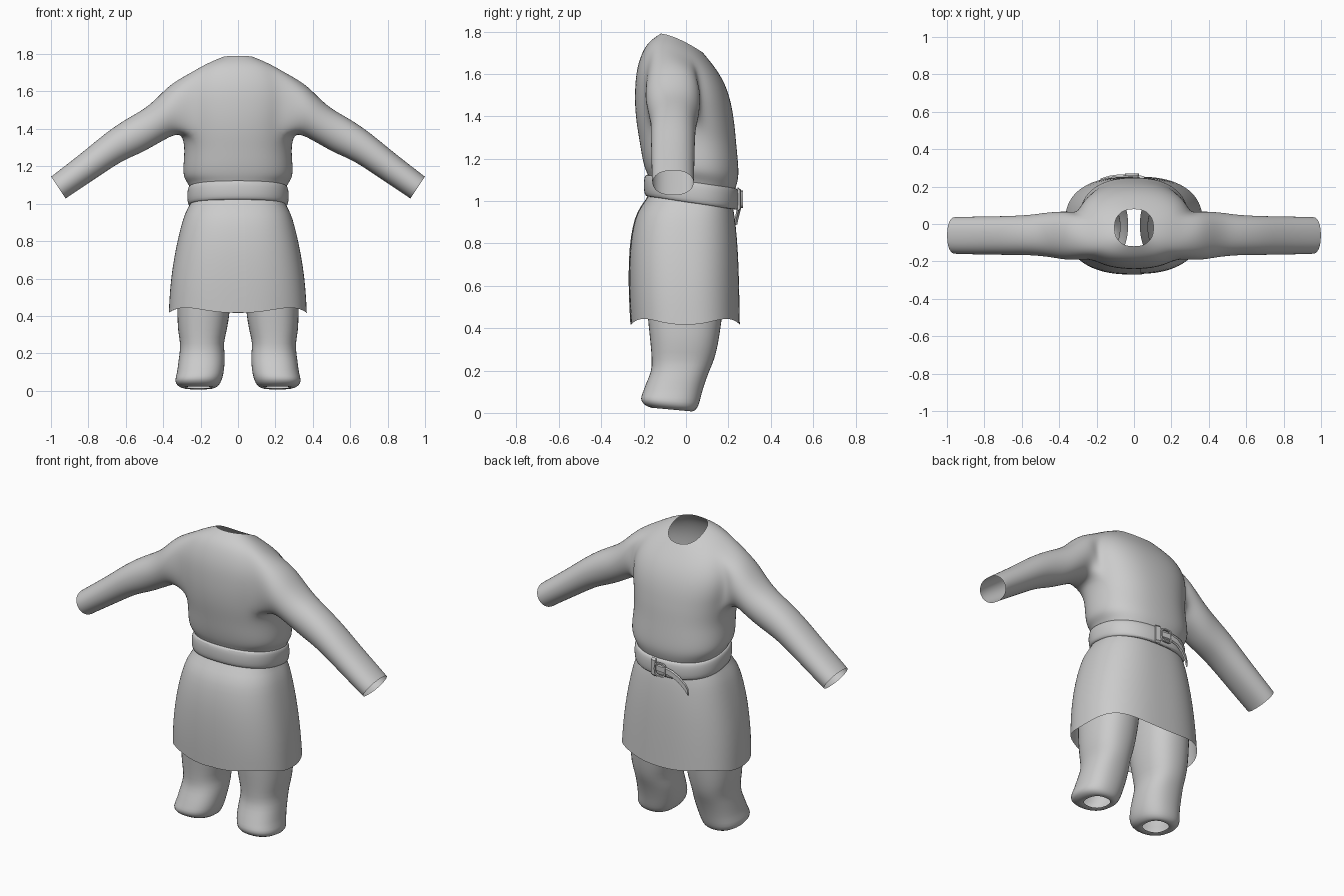
import bpy, bmesh, math

if "Cube" in bpy.data.objects:
    bpy.data.objects.remove(bpy.data.objects["Cube"])

cloth = bpy.data.materials.new("grey_cloth")
cloth.diffuse_color = (0.6, 0.6, 0.6, 1)
cloth.use_nodes = True
cloth.node_tree.nodes["Principled BSDF"].inputs["Base Color"].default_value = cloth.diffuse_color


def finish(name, bm, mirror=False, subsurf=0, angle=60):
    bmesh.ops.recalc_face_normals(bm, faces=bm.faces)
    me = bpy.data.meshes.new(name)
    bm.to_mesh(me)
    bm.free()
    ob = bpy.data.objects.new(name, me)
    bpy.context.collection.objects.link(ob)
    me.materials.append(cloth)
    bpy.ops.object.select_all(action='DESELECT')
    ob.select_set(True)
    bpy.context.view_layer.objects.active = ob
    bpy.ops.object.shade_smooth_by_angle(angle=math.radians(angle))
    if mirror:
        m = ob.modifiers.new("mirror", 'MIRROR')
        m.use_clip = True
        m.merge_threshold = 0.002
    if subsurf:
        ob.modifiers.new("smooth", 'SUBSURF').levels = subsurf
        ob.modifiers["smooth"].render_levels = subsurf
    return ob


def spow(v, p):
    return math.copysign(abs(v) ** p, v) if abs(v) > 1e-6 else 0.0


def oval(hw, yb, yf, a, p=0.85):
    """Point on a rounded-box section at angle a (0 = +x)."""
    return hw * spow(math.cos(a), p), (yb + yf) / 2 + (yf - yb) / 2 * spow(math.sin(a), p)


def loft(bm, rings, closed=True, skip=()):
    vs = [[bm.verts.new(c) for c in r] for r in rings]
    n = len(rings[0])
    for i in range(len(vs) - 1):
        for j in range(n if closed else n - 1):
            if (i, j) not in skip:
                k = (j + 1) % n
                bm.faces.new((vs[i][j], vs[i][k], vs[i + 1][k], vs[i + 1][j]))
    return vs


# Shirt: half torso with an armhole, sleeve bridged on, mirrored
# z at back, z at front, half width, y back, y front
torso = [(1.79, 1.70, .105, -.12, .08), (1.765, 1.665, .18, -.16, .11),
         (1.725, 1.60, .262, -.20, .16), (1.63, 1.53, .31, -.235, .195),
         (1.53, 1.46, .315, -.243, .215), (1.45, 1.40, .305, -.243, .225),
         (1.37, 1.35, .297, -.236, .232), (1.29, 1.28, .287, -.222, .238),
         (1.21, 1.20, .295, -.21, .246), (1.15, 1.12, .295, -.195, .252),
         (1.125, 1.07, .265, -.182, .24), (1.08, 1.02, .25, -.17, .22)]
rings = []
for zb, zf, hw, yb, yf in torso:
    ring = []
    for j in range(13):
        x, y = oval(hw, yb, yf, math.radians(-90 + 15 * j))
        s = max(0, (y - yb) / (yf - yb))
        ring.append((x, y, zb + (zf - zb) * s ** 1.5))
    rings.append(ring)
J0, J1, I0, I1 = 3, 7, 2, 6
bm = bmesh.new()
grid = loft(bm, rings, False, {(i, j) for i in range(I0, I1) for j in range(J0, J1)})
prev = ([grid[I0][j] for j in range(J0, J1)] + [grid[i][J1] for i in range(I0, I1)] +
        [grid[I1][j] for j in range(J1, J0, -1)] + [grid[i][J0] for i in range(I1, I0, -1)])
# top x, top z, bottom x, bottom z, y back, y front
sleeve = [(.36, 1.645, .335, 1.37, -.197, .07), (.43, 1.57, .395, 1.338, -.185, .068),
          (.50, 1.508, .46, 1.302, -.175, .062), (.59, 1.46, .52, 1.268, -.168, .05),
          (.70, 1.388, .62, 1.228, -.168, .045), (.82, 1.285, .74, 1.147, -.165, .042),
          (.985, 1.158, .907, 1.036, -.163, .04), (1.0, 1.146, .92, 1.026, -.16, .038)]
for tx, tz, bx, bz, yb, yf in sleeve:
    cur = []
    for k in range(16):
        a = math.radians(135 - 22.5 * k)
        t = (math.sin(a) + 1) / 2
        cur.append(bm.verts.new((bx + (tx - bx) * t, (yb + yf) / 2 + (yf - yb) / 2 * spow(math.cos(a), .85),
                                 bz + (tz - bz) * t)))
    for k in range(16):
        m = (k + 1) % 16
        bm.faces.new((prev[k], prev[m], cur[m], cur[k]))
    prev = cur
bmesh.ops.delete(bm, geom=[v for v in bm.verts if not v.link_faces], context='VERTS')
finish("shirt", bm, mirror=True, subsurf=2, angle=180)

# Skirt: open wrap overlapping slightly at the -y side, wavy hem
skirt = [(1.04, .24, -.17, .20), (1.0, .255, -.195, .215), (.95, .285, -.232, .228), (.88, .306, -.253, .237),
         (.78, .33, -.268, .246), (.66, .352, -.272, .251), (.54, .366, -.27, .254), (.43, .372, -.263, .256)]
rings = []
for i, (z, hw, yb, yf) in enumerate(skirt):
    ring = []
    for j in range(50):
        a = math.radians(-94 + j * 368 / 49)
        x, y = oval(hw, yb, yf, a, 0.8)
        k = 1 - 0.012 * (1 - j / 49)
        hem = 0.014 * math.cos(4 * a) if i == len(skirt) - 1 else 0
        ring.append((x * k, y * k, z - hem))
    rings.append(ring)
bm = bmesh.new()
loft(bm, rings, False)
finish("skirt", bm, subsurf=1, angle=180)

# Trouser legs: z, x inner, x outer, y back, y front
leg = [(.80, .03, .28, -.19, .18), (.55, .03, .325, -.19, .185), (.42, .042, .326, -.18, .168),
       (.32, .058, .324, -.168, .153), (.25, .078, .308, -.163, .135), (.20, .068, .314, -.163, .112),
       (.14, .07, .322, -.19, .09), (.09, .076, .328, -.208, .075), (.055, .086, .34, -.217, .064),
       (.027, .10, .33, -.205, .052), (.012, .13, .29, -.16, .03), (.02, .145, .275, -.14, .01)]
rings = []
for z, xi, xo, yb, yf in leg:
    ring = []
    for j in range(20):
        x, y = oval((xo - xi) / 2, yb, yf, j * math.tau / 20)
        tilt = -0.09 * (y + .07) if z < .06 else 0
        ring.append(((xi + xo) / 2 + x, y, max(0, z + tilt)))
    rings.append(ring)
bm = bmesh.new()
loft(bm, rings)
finish("trouser_legs", bm, mirror=True, subsurf=1, angle=180)

# Belt: tilted band with rounded edges (offset from centre line, outward push)
rings = []
for dz, push in [(.045, -.03), (.053, -.008), (.046, .002), (.02, .007), (-.02, .007),
                 (-.046, .002), (-.053, -.008), (-.045, -.03)]:
    ring = []
    for j in range(40):
        x, y = oval(.265 + push, -.193 - push, .243 + push, j * math.tau / 40)
        ring.append((x, y, 1.045 - 0.15 * y + dz))
    rings.append(ring)
bm = bmesh.new()
loft(bm, rings)
finish("belt", bm, subsurf=1, angle=50)


def ribbon(name, path, half, thick):
    """Strip with thickness following a path along the belt front."""
    b = bmesh.new()
    secs = []
    for x, y, z in path:
        secs.append([(x, y, z + half), (x, y + thick, z + half * .8),
                     (x, y + thick, z - half * .8), (x, y, z - half)])
    vs = loft(b, secs)
    b.faces.new(vs[0])
    b.faces.new(vs[-1])
    finish(name, b, angle=40)


# Belt keeper, hanging strap end and buckle
ribbon("belt_keeper", [(.055, .243, 1.008), (.04, .246, 1.008), (.025, .248, 1.008)], .055, .012)
ribbon("strap_end", [(.02, .25, 1.012), (-.04, .256, 1.012), (-.09, .254, 1.0), (-.13, .248, .975),
                     (-.165, .238, .935), (-.18, .232, .905)], .02, .01)
bm = bmesh.new()
secs = []
for k in range(16):
    a = k * math.tau / 16
    c, s = spow(math.cos(a), .5), spow(math.sin(a), .5)
    secs.append([(-.01 + (.03 + r) * c, .257 + d, 1.008 + (.033 + r) * s)
                 for r, d in ((0, 0), (.008, 0), (.008, .012), (0, .012))])
loft(bm, secs + [secs[0]])
bmesh.ops.remove_doubles(bm, verts=bm.verts, dist=1e-5)
finish("buckle", bm, angle=40)
